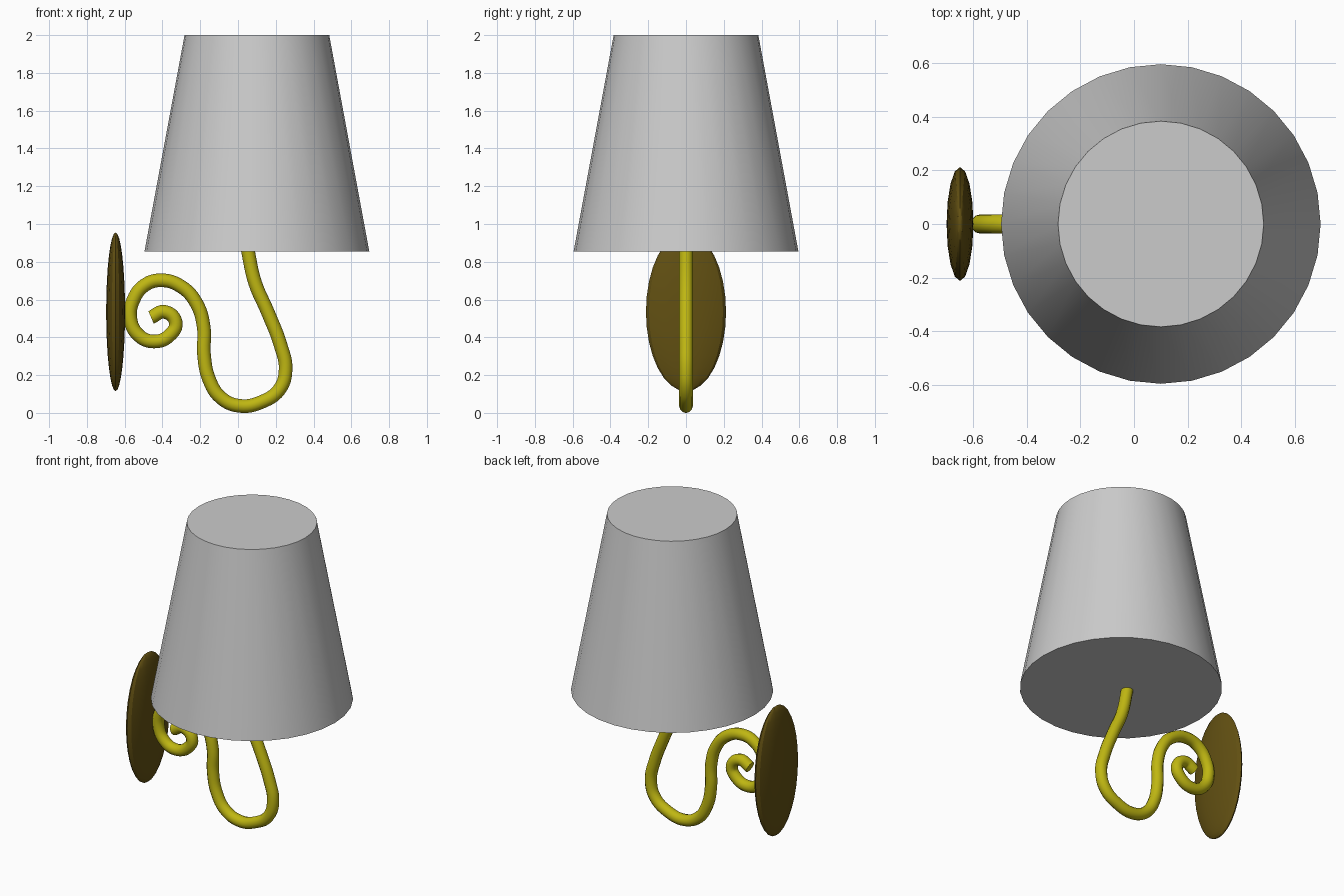
import bpy
import math

old = bpy.data.objects.get("Cube")
if old:
    bpy.data.objects.remove(old, do_unlink=True)


def make_material(name, rgb):
    mat = bpy.data.materials.new(name)
    mat.use_nodes = True
    mat.diffuse_color = (*rgb, 1)
    mat.node_tree.nodes["Principled BSDF"].inputs["Base Color"].default_value = (*rgb, 1)
    return mat


def finish(obj, name, mat, angle):
    obj.name = name
    obj.data.materials.clear()
    obj.data.materials.append(mat)
    bpy.ops.object.select_all(action="DESELECT")
    obj.select_set(True)
    bpy.context.view_layer.objects.active = obj
    bpy.ops.object.shade_smooth_by_angle(angle=math.radians(angle))


grey = make_material("shade grey", (0.6, 0.6, 0.6))
yellow = make_material("arm yellow", (0.52, 0.47, 0.006))
brown = make_material("plate brown", (0.122, 0.08, 0.006))

# Lampshade: closed tapered cylinder
bottom, top = 0.855, 2.0
bpy.ops.mesh.primitive_cone_add(vertices=32, radius1=0.595, radius2=0.383,
                                depth=top - bottom, location=(0.1, 0, (top + bottom) / 2))
finish(bpy.context.object, "lampshade", grey, 30)

# Wall plate: flattened oval
bpy.ops.mesh.primitive_uv_sphere_add(segments=16, ring_count=16, radius=1,
                                     location=(-0.648, 0, 0.535))
plate = bpy.context.object
plate.scale = (0.05, 0.212, 0.42)
bpy.ops.object.transform_apply(location=False, rotation=False, scale=True)
finish(plate, "wall_plate", brown, 30)

# Curled arm: from the inner end of the scroll to the shade, as (x, z)
path = [(-0.46, 0.505), (-0.39, 0.535), (-0.33, 0.48), (-0.363, 0.41),
        (-0.445, 0.378), (-0.525, 0.41), (-0.57, 0.5), (-0.553, 0.6),
        (-0.495, 0.675), (-0.41, 0.702), (-0.3, 0.668), (-0.22, 0.58),
        (-0.181, 0.45), (-0.18, 0.31), (-0.152, 0.175), (-0.09, 0.08),
        (0.01, 0.037), (0.125, 0.058), (0.22, 0.125), (0.252, 0.23),
        (0.225, 0.36), (0.157, 0.535), (0.09, 0.69), (0.05, 0.87)]
curve = bpy.data.curves.new("arm", "CURVE")
curve.dimensions = "3D"
curve.bevel_depth = 0.036
curve.bevel_resolution = 4
curve.resolution_u = 6
curve.use_fill_caps = True
spline = curve.splines.new("BEZIER")
spline.bezier_points.add(len(path) - 1)
for point, (x, z) in zip(spline.bezier_points, path):
    point.co = (x, 0, z)
    point.handle_left_type = point.handle_right_type = "AUTO"
arm = bpy.data.objects.new("curled_arm", curve)
bpy.context.collection.objects.link(arm)
bpy.ops.object.select_all(action="DESELECT")
arm.select_set(True)
bpy.context.view_layer.objects.active = arm
bpy.ops.object.convert(target="MESH")
finish(bpy.context.object, "curled_arm", yellow, 50)
